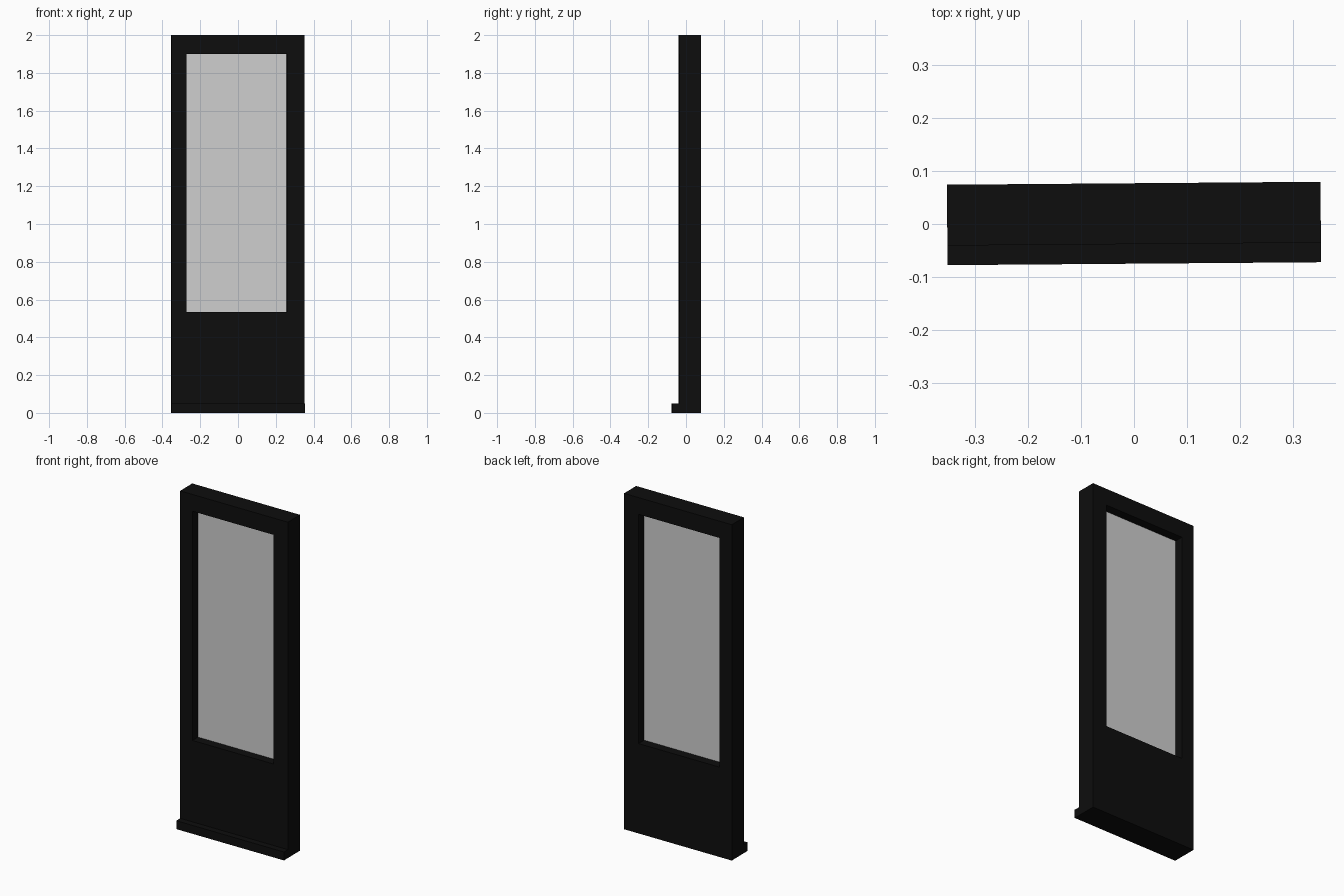
import bpy
import bmesh
from math import radians
from mathutils import Matrix, Vector

if "Cube" in bpy.data.objects:
    bpy.data.objects.remove(bpy.data.objects["Cube"], do_unlink=True)


def material(name, rgb):
    mat = bpy.data.materials.new(name)
    mat.use_nodes = True
    colour = (*rgb, 1.0)
    mat.diffuse_color = colour
    mat.node_tree.nodes["Principled BSDF"].inputs["Base Color"].default_value = colour
    return mat


black = material("black_paint", (0.004, 0.004, 0.004))
glass = material("pale_grey_glass", (0.62, 0.62, 0.62))

# The whole door is turned very slightly ajar
SWING = Matrix.Rotation(radians(0.45), 4, "Z")


def box(name, x, y, z, mat):
    """Axis-aligned box from (min, max) ranges, turned with the door."""
    low, high = (Vector(corner) for corner in zip(x, y, z))
    place = Matrix.Translation((low + high) / 2) @ Matrix.Diagonal((*(high - low), 1))
    bm = bmesh.new()
    bmesh.ops.create_cube(bm, size=1, matrix=SWING @ place)
    mesh = bpy.data.meshes.new(name)
    bm.to_mesh(mesh)
    bm.free()
    mesh.materials.append(mat)
    obj = bpy.data.objects.new(name, mesh)
    bpy.context.collection.objects.link(obj)
    return obj


HALF, HEIGHT = 0.353, 2.0
DEPTH = (-0.038, 0.077)
OPEN_X = (-0.272, 0.258)
OPEN_Z = (0.535, 1.9)

# Frame around the window opening
box("right_stile", (-HALF, OPEN_X[0]), DEPTH, (0, HEIGHT), black)
box("left_stile", (OPEN_X[1], HALF), DEPTH, (0, HEIGHT), black)
box("top_rail", OPEN_X, DEPTH, (OPEN_Z[1], HEIGHT), black)
box("lower_panel", OPEN_X, DEPTH, (0, OPEN_Z[0]), black)

# Glass pane set midway through the frame
box("window_pane", OPEN_X, (0.014, 0.024), OPEN_Z, glass)

# Weather bar along the front of the foot
box("weather_bar", (-HALF, HALF), (-0.075, DEPTH[0]), (0, 0.05), black)
